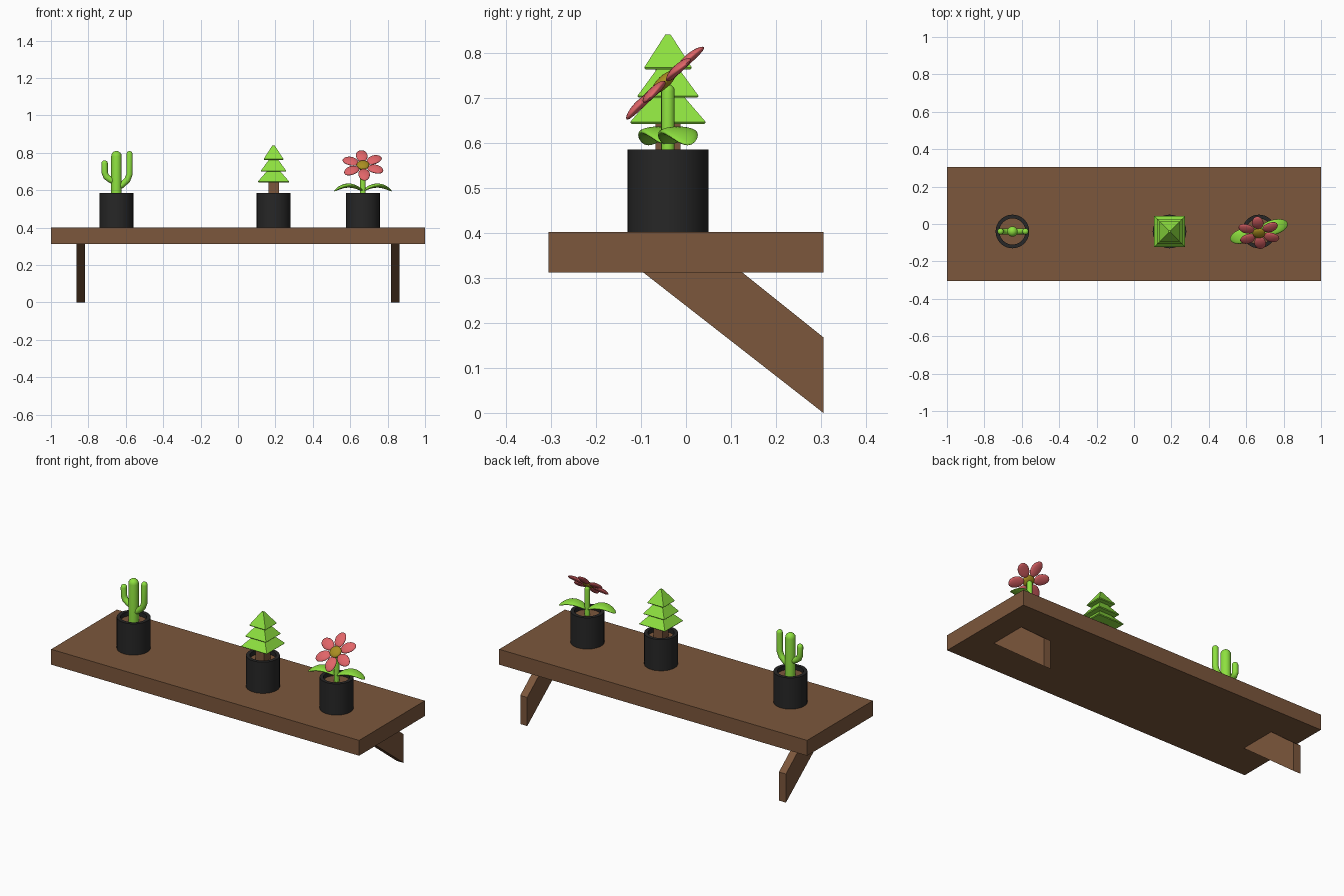
import bpy, bmesh, math
from mathutils import Matrix, Vector

if "Cube" in bpy.data.objects:
    bpy.data.objects.remove(bpy.data.objects["Cube"])


def mat(name, r, g, b):
    m = bpy.data.materials.new(name)
    m.diffuse_color = (r, g, b, 1)
    m.use_nodes = True
    m.node_tree.nodes["Principled BSDF"].inputs["Base Color"].default_value = m.diffuse_color
    return m


WOOD = mat("wood", 0.2, 0.095, 0.045)
GREEN = mat("green", 0.27, 0.75, 0.05)
POT = mat("pot_black", 0.02, 0.02, 0.02)
PINK = mat("petal_pink", 0.75, 0.13, 0.14)
YELLOW = mat("flower_yellow", 0.4, 0.27, 0.015)
PY = -0.04          # plant row
SOIL = 0.56


def finish(name, bm, material, smooth=None):
    bmesh.ops.recalc_face_normals(bm, faces=bm.faces)
    me = bpy.data.meshes.new(name)
    bm.to_mesh(me)
    bm.free()
    ob = bpy.data.objects.new(name, me)
    bpy.context.collection.objects.link(ob)
    me.materials.append(material)
    if smooth:
        bpy.ops.object.select_all(action='DESELECT')
        ob.select_set(True)
        bpy.context.view_layer.objects.active = ob
        bpy.ops.object.shade_smooth_by_angle(angle=math.radians(smooth))
    return ob


def box(name, lo, hi, material):
    bm = bmesh.new()
    lo, hi = Vector(lo), Vector(hi)
    bmesh.ops.create_cube(bm, size=1, matrix=Matrix.Translation((lo + hi) / 2)
                          @ Matrix.Diagonal((*(hi - lo), 1)))
    return finish(name, bm, material)


def lathe(name, profile, x, material, sides=32):
    bm = bmesh.new()
    vs = [bm.verts.new((x + r, PY, z)) for r, z in profile]
    es = [bm.edges.new(p) for p in zip(vs, vs[1:])]
    bmesh.ops.spin(bm, geom=vs + es, cent=(x, PY, 0), axis=(0, 0, 1),
                   angle=math.tau, steps=sides, use_duplicate=False)
    bmesh.ops.remove_doubles(bm, verts=bm.verts, dist=1e-5)
    return finish(name, bm, material, 40)


def tube(name, pts, r, material, x):
    """Round stem along (x, z) points with a domed tip."""
    end = Vector(pts[-1])
    path = [(p[0], p[1], 1) for p in pts]
    for a in (20, 40, 60, 75, 88):
        t = math.radians(a)
        path.append((end.x, end.y + r * math.sin(t), math.cos(t)))
    bm = bmesh.new()
    rings, n = [], 16
    for i, (px, pz, s) in enumerate(path):
        a, b = path[max(i - 1, 0)], path[min(i + 1, len(path) - 1)]
        d = Vector((b[0] - a[0], b[1] - a[1])).normalized()
        if i >= len(pts) - 1:
            d = Vector((0, 1))
        ring = []
        for k in range(n):
            c, q = (f(math.tau * k / n) * r * s for f in (math.cos, math.sin))
            ring.append(bm.verts.new((x + px + d.y * c, PY + q, pz - d.x * c)))
        rings.append(ring)
    for u, v in zip(rings, rings[1:]):
        for k in range(n):
            j = (k + 1) % n
            bm.faces.new((u[k], u[j], v[j], v[k]))
    bm.faces.new(rings[0])
    bm.faces.new(rings[-1])
    return finish(name, bm, material, 50)


def blob(name, size, material, matrix, centre, droop=0.0):
    """Flattened ellipsoid along +x, bent downwards at its ends."""
    bm = bmesh.new()
    bmesh.ops.create_uvsphere(bm, u_segments=24, v_segments=12, radius=1)
    for v in bm.verts:
        t = v.co.x
        v.co = Vector((centre + t * size[0], v.co.y * size[1],
                       v.co.z * size[2] - droop * t * t))
    bm.transform(matrix)
    return finish(name, bm, material, 60)


# shelf board
box("shelf_board", (-1, -0.305, 0.312), (1, 0.305, 0.402), WOOD)

# slanted brackets
for side, sx in (("left", -1), ("right", 1)):
    bm = bmesh.new()
    prof = [(-0.095, 0.312), (0.125, 0.312), (0.305, 0.168), (0.305, 0.0)]
    face = bm.faces.new([bm.verts.new((sx * 0.84 - 0.0225, y, z)) for y, z in prof])
    ext = bmesh.ops.extrude_face_region(bm, geom=[face])
    bmesh.ops.translate(bm, vec=(0.045, 0, 0), verts=[
        g for g in ext["geom"] if isinstance(g, bmesh.types.BMVert)])
    finish(side + "_bracket", bm, WOOD)

# pots and soil
CX, TX, FX = -0.65, 0.19, 0.668
for plant, x in (("cactus", CX), ("tree", TX), ("flower", FX)):
    lathe(plant + "_pot", [(0, 0.402), (0.09, 0.402), (0.09, 0.585), (0.07, 0.585),
                           (0.07, 0.54), (0, 0.54)], x, POT)
    lathe(plant + "_soil", [(0, 0.54), (0.07, 0.54), (0.07, SOIL), (0, SOIL)], x, WOOD)

# cactus
tube("cactus_trunk", [(0, SOIL - 0.01), (0, 0.782)], 0.028, GREEN, CX)
tube("cactus_left_arm", [(0, 0.642), (-0.035, 0.658), (-0.055, 0.673), (-0.063, 0.695),
                         (-0.063, 0.743)], 0.017, GREEN, CX)
tube("cactus_right_arm", [(0, 0.612), (0.03, 0.629), (0.058, 0.655), (0.07, 0.685),
                          (0.07, 0.792)], 0.017, GREEN, CX)

# tree: square trunk and three square tiers
box("tree_trunk", (TX - 0.028, PY - 0.028, SOIL - 0.01),
    (TX + 0.028, PY + 0.028, 0.66), WOOD)
tiers = [(0.642, 0.704, 0.084, 0.034), (0.7, 0.767, 0.068, 0.022),
         (0.763, 0.84, 0.053, 0.006)]
for i, (z0, z1, r0, r1) in enumerate(tiers):
    bm = bmesh.new()
    rings = [[bm.verts.new((TX + sx * r, PY + sy * r, z))
              for sx, sy in ((-1, -1), (1, -1), (1, 1), (-1, 1))]
             for r, z in ((r0 - 0.003, z0), (r0, z0 + 0.004), (r1, z1))]
    for u, v in zip(rings, rings[1:]):
        for k in range(4):
            bm.faces.new((u[k], u[k - 3], v[k - 3], v[k]))
    bm.faces.new(rings[0])
    bm.faces.new(rings[-1])
    finish(f"tree_tier_{i + 1}", bm, GREEN)

# flower stem and arching leaves
tube("flower_stem", [(0, SOIL - 0.01), (0, 0.715)], 0.015, GREEN, FX)
for side, ang in (("right", 16), ("left", 196)):
    m = Matrix.Translation((FX, PY, 0.625)) @ Matrix.Rotation(math.radians(ang), 4, 'Z')
    blob(side + "_leaf", (0.08, 0.04, 0.011), GREEN, m, 0.08, 0.03)

# tilted flower head with six petals
head = Matrix.Translation((FX, -0.049, 0.735)) @ Matrix.Rotation(math.radians(43), 4, 'X')
blob("flower_centre", (0.034, 0.034, 0.014), YELLOW, head, 0)
for k in range(6):
    m = head @ Matrix.Rotation(math.radians(95 + 60 * k), 4, 'Z')
    blob(f"petal_{k + 1}", (0.045, 0.031, 0.01), PINK, m, 0.073, 0.004)
